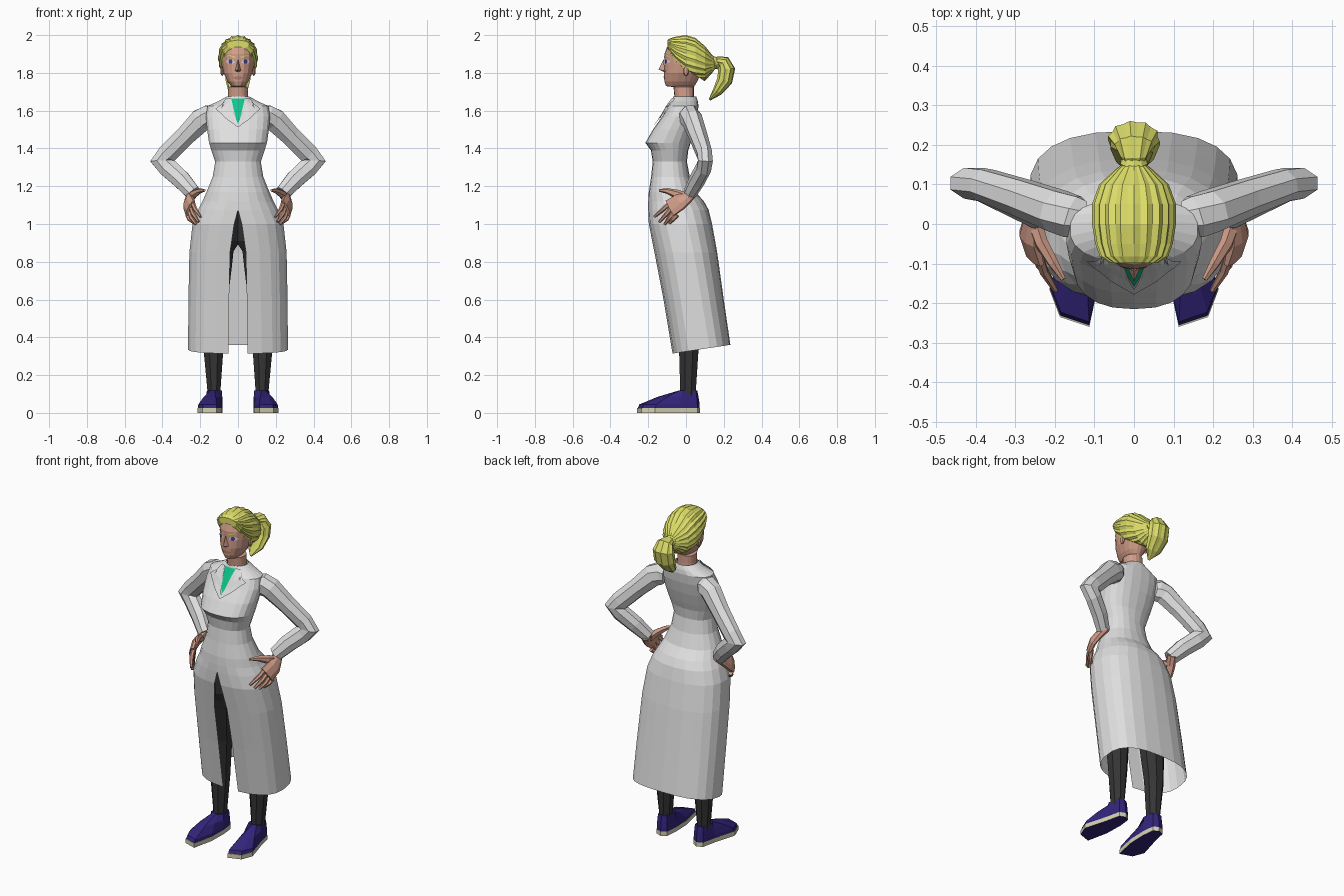
import bpy, bmesh, math
from mathutils import Vector
from mathutils.bvhtree import BVHTree

if "Cube" in bpy.data.objects:
    bpy.data.objects.remove(bpy.data.objects["Cube"])


def material(name, rgb):
    m = bpy.data.materials.new(name)
    m.diffuse_color = (*rgb, 1)
    m.use_nodes = True
    m.node_tree.nodes["Principled BSDF"].inputs["Base Color"].default_value = m.diffuse_color
    return m


COAT = material("coat white", (.74, .74, .74))
HAIR = material("blonde", (.72, .73, .14))
SKIN = material("skin", (.64, .34, .25))
LIPS = material("lips", (.44, .20, .16))
SHIRT = material("shirt green", (.005, .56, .26))
PANTS = material("trousers charcoal", (.035, .035, .035))
SHOE = material("shoe indigo", (.033, .018, .20))
SOLE = material("sole cream", (.66, .64, .45))
WHITE = material("eye white", (.75, .75, .78))
IRIS = material("iris violet", (.08, .05, .28))


def finish(name, bm, mat, mirror=False):
    bmesh.ops.recalc_face_normals(bm, faces=bm.faces)
    me = bpy.data.meshes.new(name)
    bm.to_mesh(me)
    bm.free()
    me.materials.append(mat)
    ob = bpy.data.objects.new(name, me)
    bpy.context.collection.objects.link(ob)
    if mirror:
        ob.modifiers.new("mirror", 'MIRROR').use_mirror_merge = False
    return ob


def loft(rings, closed=True, caps=True):
    """Skin a list of equal-length point rings."""
    bm = bmesh.new()
    rows = [[bm.verts.new(p) for p in r] for r in rings]
    n = len(rows[0])
    for a, b in zip(rows, rows[1:]):
        for i in range(n if closed else n - 1):
            j = (i + 1) % n
            bm.faces.new((a[i], a[j], b[j], b[i]))
    if caps:
        bm.faces.new(rows[0])
        bm.faces.new(rows[-1])
    return bm


def tube_rings(path, radii, n=8, ref=(0, 1, 0), ridge=0):
    """Rings along a path; radii are (along ref, across ref)."""
    pts = [Vector(p) for p in path]
    rings = []
    for i, p in enumerate(pts):
        t = (pts[min(i + 1, len(pts) - 1)] - pts[max(i - 1, 0)]).normalized()
        a = Vector(ref)
        a = (a - t * a.dot(t)).normalized()
        b = t.cross(a)
        ring = []
        for k in range(n):
            w = 2 * math.pi * (k + .5) / n
            m = 1 - ridge * (k % 2)
            ring.append(p + m * (a * radii[i][0] * math.cos(w) + b * radii[i][1] * math.sin(w)))
        rings.append(ring)
    return rings


def power(v, e):
    return math.copysign(abs(v) ** (2 / e), v)


def section(z, hw, yf, yb, n, e=2.0, slit=0, slope=0, open_=False):
    """Horizontal superellipse ring starting at the front, with an optional front slit."""
    cy, ry = (yf + yb) / 2, (yb - yf) / 2
    a0 = math.asin(min(1, (slit / hw) ** (e / 2)))
    ring = []
    for k in range(n):
        w = a0 + (2 * math.pi - 2 * a0) * k / ((n - 1) if open_ else n)
        x = hw * power(math.sin(w), e)
        if abs(x) < 1e-4 or (slit == 0 and k in (0, n - 1) and open_):
            x = 0
        y = cy - ry * power(math.cos(w), e)
        ring.append((x, y, z + slope * y))
    return ring


def decal(name, outline, target, mat, off=.003, mirror=False, cuts=3):
    """Thin plate drawn in x,z and laid on the front of a target mesh."""
    me = target.data
    tree = BVHTree.FromPolygons([v.co for v in me.vertices], [p.vertices for p in me.polygons])
    bm = bmesh.new()
    bm.faces.new([bm.verts.new((x, 0, z)) for x, z in outline])
    bmesh.ops.triangulate(bm, faces=bm.faces)
    bmesh.ops.subdivide_edges(bm, edges=bm.edges, cuts=cuts, use_grid_fill=True)
    for v in bm.verts:
        hit = tree.ray_cast(Vector((v.co.x + 1e-4, -1, v.co.z)), Vector((0, 1, 0)))[0]
        v.co.y = (hit.y if hit else -.07) - off
    return finish(name, bm, mat, mirror)


# Coat: one shell from hem to collar, open along the front slit
rows = [  # z, half width, front y, back y, slit half width, squareness
    (.325, .265, -.072, .235, .05, 2.6), (.60, .263, -.12, .200, .047, 2.5),
    (.85, .258, -.168, .165, .042, 2.4), (1.0, .242, -.197, .138, .020, 2.4),
    (1.075, .214, -.20, .120, 0, 2.3), (1.12, .19, -.20, .095, 0, 2.2),
    (1.17, .168, -.197, .05, 0, 2.2), (1.25, .135, -.185, .02, 0, 2.2),
    (1.33, .122, -.176, .005, 0, 2.2), (1.39, .142, -.186, .012, 0, 2.3),
    (1.43, .155, -.215, .025, 0, 2.4), (1.50, .165, -.175, .045, 0, 2.4),
    (1.57, .172, -.125, .06, 0, 2.4), (1.625, .162, -.095, .066, 0, 2.4),
    (1.65, .105, -.075, .063, 0, 2.2), (1.674, .062, -.068, .055, 0, 2.0)]
bm = loft([section(z, hw, yf, yb, 23, e, s, .15 if z < .4 else 0, True)
           for z, hw, yf, yb, s, e in rows], False, False)
bmesh.ops.remove_doubles(bm, verts=bm.verts, dist=.0008)
coat = finish("coat", bm, COAT)
decal("shirt_front", [(-.037, 1.664), (.037, 1.664), (.03, 1.60), (0, 1.53), (-.03, 1.60)],
      coat, SHIRT, .006)
decal("lapel", [(.037, 1.668), (.065, 1.664), (.085, 1.635), (.12, 1.61), (.09, 1.585), (.06, 1.555),
                (0, 1.512), (0, 1.53), (.03, 1.60)], coat, COAT, .012, True)

# Sleeves
sleeve = tube_rings([(.13, .012, 1.567), (.155, .018, 1.568), (.195, .033, 1.55), (.28, .065, 1.465),
                     (.375, .098, 1.37), (.405, .103, 1.335), (.372, .095, 1.30), (.30, .06, 1.235),
                     (.238, .022, 1.165)],
                    [(.05, .055), (.058, .066), (.056, .066), (.05, .056), (.043, .056),
                     (.042, .064), (.042, .055), (.043, .052), (.036, .043)])
finish("sleeve", loft(sleeve), COAT, True)

# Hands resting on the hips
palm = tube_rings([(.238, .045, 1.175), (.256, .005, 1.14), (.264, -.035, 1.115), (.252, -.085, 1.083)],
                  [(.026, .028), (.022, .034), (.021, .048), (.015, .052)], 8, (1, -.2, .4))
finish("palm", loft(palm), SKIN, True)
for i in range(4):
    base = Vector((.243 + .008 * i, -.072 + .008 * i, 1.12 - .024 * i))
    tip = Vector((.198 + .012 * i, -.168 + .027 * i, 1.05 - [.012, .038, .052, .045][i]))
    mid = base.lerp(tip, .5) + Vector((.007, 0, 0))
    finish("finger", loft(tube_rings([base, mid, tip], [(.013, .014), (.012, .012), (.007, .007)],
                                     6, (1, 0, 0))), SKIN, True)
thumb = tube_rings([(.25, .0, 1.14), (.233, -.05, 1.158), (.203, -.10, 1.175), (.178, -.14, 1.178)],
                   [(.02, .026), (.018, .024), (.014, .015), (.007, .007)], 6, (1, 0, 0))
finish("thumb", loft(thumb), SKIN, True)

# Trouser legs, meeting at the crotch
leg = tube_rings([(.127, .01, .08), (.13, .015, .34), (.125, .0, .58), (.112, -.035, .80),
                  (.105, -.05, .88), (.085, -.055, .92), (.085, -.06, 1.09)],
                 [(.034, .043), (.057, .056), (.074, .070), (.088, .09), (.09, .10), (.105, .105), (.10, .11)],
                 8, (1, 0, 0))
finish("trouser_leg", loft(leg), PANTS, True)

# Shoes with splayed toes; the underside of the sole takes the shoe colour
outline = [(.09, .055), (.12, .073), (.155, .06), (.175, -.03), (.214, -.165), (.187, -.235),
           (.113, -.26), (.085, -.13), (.082, -.02)]
ankle = Vector((.126, .01))
sole = finish("shoe_sole", loft([[(x, y, z) for x, y in outline] for z in (0, .026)]), SOLE, True)
sole.data.materials.append(SHOE)
for p in sole.data.polygons:
    p.material_index = int(p.normal.z < -.9)
rings = []
for z, f in ((.026, .02), (.045, .06), (.085, .5), (.118, 1)):
    ring = []
    for p in outline:
        d = Vector(p) - ankle
        q = ankle + d.lerp(d.normalized() * min(d.length, .05), f)
        ring.append((q.x, q.y, z))
    rings.append(ring)
finish("shoe_upper", loft(rings), SHOE, True)

# Head and neck
heads = [(1.62, .06, -.055, .045), (1.68, .053, -.062, .042), (1.725, .052, -.066, .042),
         (1.730, .036, -.106, .045), (1.755, .056, -.114, .06), (1.80, .078, -.116, .08),
         (1.85, .086, -.114, .095), (1.90, .086, -.114, .09), (1.935, .08, -.102, .07),
         (1.962, .065, -.068, .04)]
head = finish("head", loft([section(z, hw, f, b, 18, 2.2) for z, hw, f, b in heads]), SKIN)
bm = bmesh.new()
nose = [bm.verts.new(p) for p in ((0, -.118, 1.873), (0, -.145, 1.818), (.016, -.112, 1.81),
                                  (-.016, -.112, 1.81), (0, -.112, 1.803))]
for f in ((0, 1, 2), (0, 3, 1), (1, 4, 2), (1, 3, 4)):
    bm.faces.new([nose[i] for i in f])
finish("nose", bm, SKIN)
bm = bmesh.new()
bmesh.ops.create_uvsphere(bm, u_segments=8, v_segments=5, radius=1)
for v in bm.verts:
    v.co = Vector((.084, .0, 1.81)) + v.co * Vector((.01, .015, .026))
finish("ear", bm, SKIN, True)

# Painted face details
decal("eye", [(.016, 1.857), (.03, 1.871), (.05, 1.871), (.065, 1.86), (.05, 1.849), (.03, 1.849)],
      head, WHITE, .002, True)
decal("iris", [(.028, 1.86), (.033, 1.871), (.046, 1.871), (.051, 1.86), (.046, 1.849), (.033, 1.849)],
      head, IRIS, .0035, True)
decal("eyebrow", [(.013, 1.885), (.045, 1.896), (.066, 1.886), (.045, 1.889), (.014, 1.879)],
      head, HAIR, .004, True)
decal("mouth", [(-.03, 1.774), (-.01, 1.782), (.01, 1.782), (.03, 1.774), (.012, 1.766), (-.012, 1.766)],
      head, LIPS, .003)

# Hair: ridged cap combed backwards, trimmed along the ear line
cap = [(-.098, 1.95, .06, .024), (-.082, 1.934, .086, .05), (-.05, 1.91, .098, .083),
       (0, 1.885, .106, .115), (.05, 1.87, .106, .115), (.10, 1.85, .088, .092),
       (.135, 1.847, .05, .052), (.155, 1.85, .026, .028)]
rings = []
for y, zc, rx, rz in cap:
    ring = []
    for k in range(40):
        w, m = 2 * math.pi * k / 40, 1 - .06 * (k % 2)
        ring.append((m * rx * power(math.sin(w), 2.1), y, zc + m * rz * power(math.cos(w), 2.1)))
    rings.append(ring)
bm = loft(rings)
bmesh.ops.bisect_plane(bm, geom=bm.verts[:] + bm.edges[:] + bm.faces[:], plane_co=(0, 0, 1.82),
                       plane_no=(0, .65, 1), clear_inner=True)
bmesh.ops.holes_fill(bm, edges=[e for e in bm.edges if e.is_boundary], sides=0)
finish("hair_cap", bm, HAIR)

# Ponytail and the wrapped band at its root
tail = tube_rings([(0, .145, 1.85), (0, .17, 1.862), (0, .198, 1.858), (0, .215, 1.82), (0, .205, 1.76),
                   (0, .165, 1.70), (0, .125, 1.658)],
                  [(.022, .022), (.034, .026), (.05, .036), (.066, .046), (.066, .042),
                   (.05, .026), (.006, .006)], 20, (1, 0, 0), .09)
finish("ponytail", loft(tail), HAIR)
band = tube_rings([(0, .14, 1.848), (0, .155, 1.853), (0, .17, 1.858)],
                  [(.028, .028), (.036, .036), (.028, .028)], 10, (1, 0, 0))
finish("hair_band", loft(band), HAIR)
